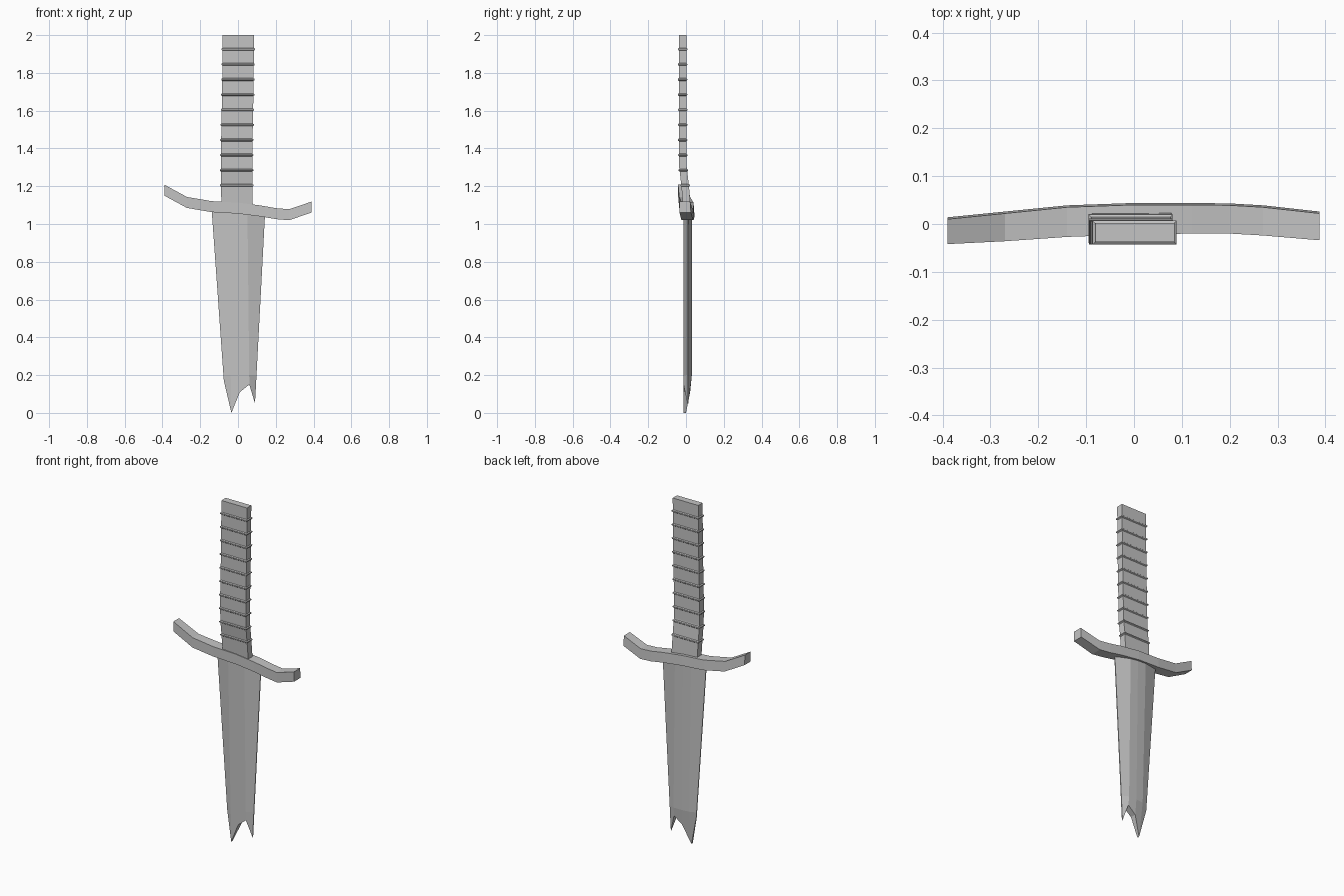
import bpy, bmesh

cube = bpy.data.objects.get("Cube")
if cube:
    bpy.data.objects.remove(cube, do_unlink=True)

steel = bpy.data.materials.new("plain_grey")
steel.use_nodes = True
GREY = (0.55, 0.55, 0.55, 1)
steel.diffuse_color = GREY
steel.node_tree.nodes["Principled BSDF"].inputs["Base Color"].default_value = GREY


def loft(name, sections):
    """Skin a row of closed sections and cap both ends."""
    bm = bmesh.new()
    rings = [[bm.verts.new(p) for p in s] for s in sections]
    for a, b in zip(rings, rings[1:]):
        for i in range(len(a)):
            j = (i + 1) % len(a)
            bm.faces.new((a[i], a[j], b[j], b[i]))
    bm.faces.new(rings[0])
    bm.faces.new(rings[-1])
    bmesh.ops.recalc_face_normals(bm, faces=bm.faces)
    mesh = bpy.data.meshes.new(name)
    bm.to_mesh(mesh)
    bm.free()
    mesh.materials.append(steel)
    obj = bpy.data.objects.new(name, mesh)
    bpy.context.collection.objects.link(obj)
    return obj


def lerp(a, b, t):
    return a + (b - a) * t


# Blade: columns from edge to edge, ending in a broken tip
TOP, SHOULDER = 1.07, 0.2


def blade_column(top_x, tip_x, tip_z, front, back, tip_back):
    mid_x = lerp(top_x, tip_x, (TOP - SHOULDER) / (TOP - tip_z))
    mid_back = lerp(back, tip_back, 0.2)
    return [(top_x, front, TOP), (mid_x, front, SHOULDER), (tip_x, front, tip_z),
            (tip_x, tip_back, tip_z), (mid_x, mid_back, SHOULDER), (top_x, back, TOP)]


loft("blade", [blade_column(*c) for c in (
    (-0.139, -0.075, 0.17, 0.007, 0.012, 0.012),
    (-0.055, -0.035, 0.0, -0.013, 0.032, 0.0),
    (0.0, 0.01, 0.11, -0.013, 0.033, 0.022),
    (0.05, 0.06, 0.15, -0.013, 0.032, 0.025),
    (0.144, 0.09, 0.05, 0.007, 0.012, 0.012))])

# Crossguard: a bar swept along an uneven curve (x, low z, front y, back y)
guard_path = ((-0.39, 1.15, -0.042, 0.014), (-0.27, 1.085, -0.036, 0.026),
              (-0.14, 1.063, -0.027, 0.039), (0.0, 1.055, -0.022, 0.044),
              (0.12, 1.04, -0.02, 0.044), (0.2, 1.026, -0.02, 0.043),
              (0.27, 1.02, -0.024, 0.039), (0.388, 1.06, -0.034, 0.026))
loft("crossguard", [[(x, f, z), (x, b, z), (x, b - 0.004, z + 0.058), (x, f, z + 0.058)]
                    for x, z, f, b in guard_path])

# Grip: a flat bar that bends back where it meets the guard (z, centre x, centre y)
grip_path = ((1.07, -0.004, 0.005), (1.2, -0.007, -0.004), (1.3, -0.007, -0.016),
             (1.45, -0.006, -0.018), (1.7, -0.001, -0.018), (2.0, 0.002, -0.018))


def grip_section(z, grow=0.0):
    for (z0, x0, y0), (z1, x1, y1) in zip(grip_path, grip_path[1:]):
        if z <= z1:
            break
    t = (z - z0) / (z1 - z0)
    cx, cy = lerp(x0, x1, t), lerp(y0, y1, t)
    w, d = 0.083 + grow, 0.02 + grow
    return [(cx + sx * w, cy + sy * d, z)
            for sx, sy in ((-1, -1), (1, -1), (1, 1), (-1, 1))]


loft("grip", [grip_section(p[0]) for p in grip_path])

# Thin raised ridges around the grip
for i in range(10):
    z = 1.205 + 0.08 * i
    loft(f"grip_ridge_{i + 1}", [grip_section(z - 0.008, -0.001), grip_section(z - 0.003, 0.005),
                                 grip_section(z + 0.003, 0.005), grip_section(z + 0.008, -0.001)])
